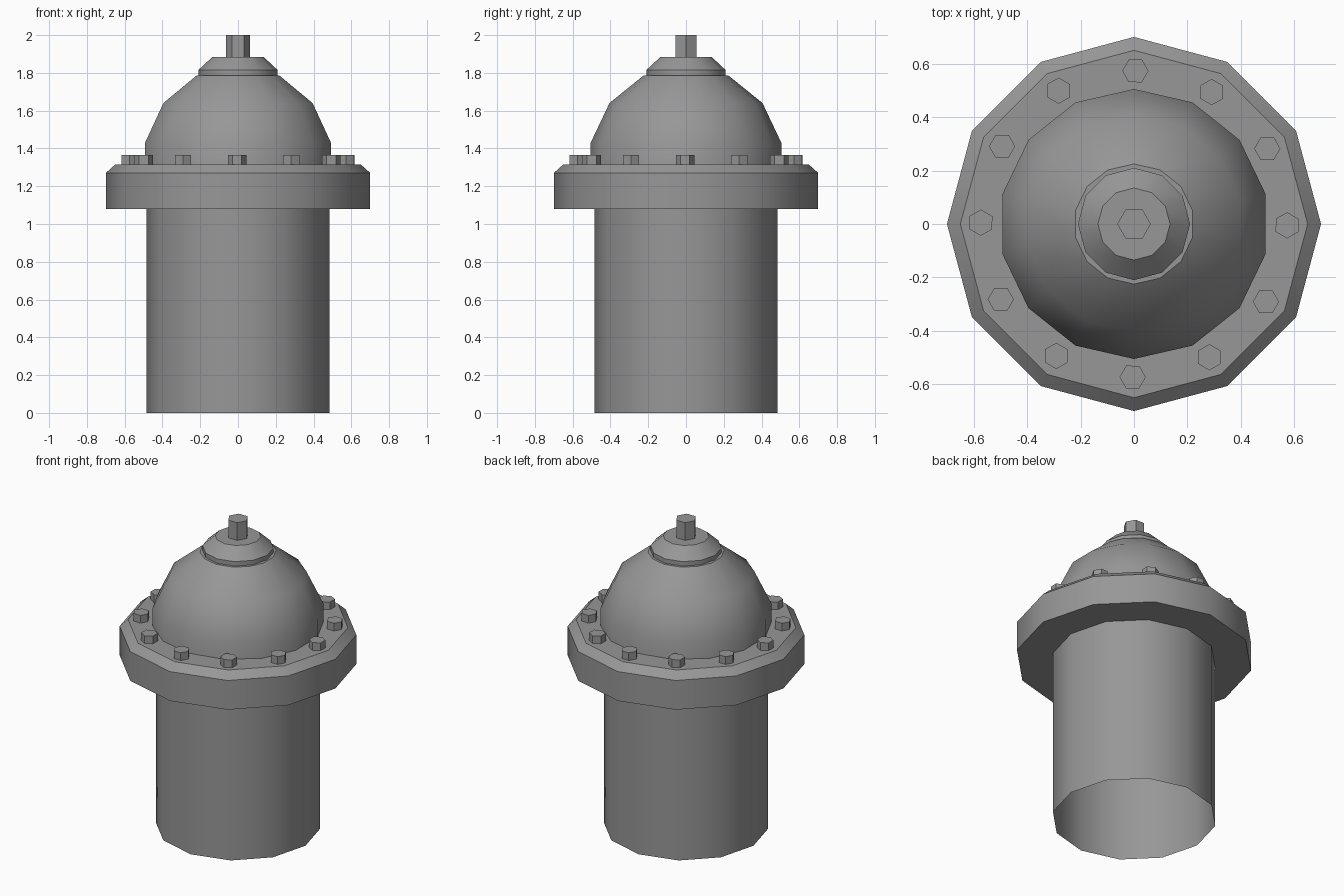
import bpy, bmesh
from math import sin, cos, pi, radians

if "Cube" in bpy.data.objects:
    bpy.data.objects.remove(bpy.data.objects["Cube"])

grey = bpy.data.materials.new("cast_iron_grey")
grey.use_nodes = True
colour = (0.31, 0.31, 0.31, 1)
grey.diffuse_color = colour
grey.node_tree.nodes["Principled BSDF"].inputs["Base Color"].default_value = colour


def turned(name, sides, profile, bottom=True, top=True, smooth=True, start=pi / 2):
    """Turn a (radius, height) profile, listed from the bottom up, into a part."""
    bm = bmesh.new()
    rings = []
    for r, z in profile:
        angles = [start + 2 * pi * i / sides for i in range(sides)]
        rings.append([bm.verts.new((r * cos(a), r * sin(a), z)) for a in angles])
    for low, high in zip(rings, rings[1:]):
        for i in range(sides):
            j = (i + 1) % sides
            bm.faces.new((low[i], low[j], high[j], high[i]))
    if bottom:
        bm.faces.new(rings[0][::-1])
    if top:
        bm.faces.new(rings[-1])
    mesh = bpy.data.meshes.new(name)
    bm.to_mesh(mesh)
    bm.free()
    mesh.materials.append(grey)
    obj = bpy.data.objects.new(name, mesh)
    bpy.context.collection.objects.link(obj)
    if smooth:
        bpy.ops.object.select_all(action="DESELECT")
        obj.select_set(True)
        bpy.context.view_layer.objects.active = obj
        bpy.ops.object.shade_smooth_by_angle(angle=radians(35))
    return obj


# Open-ended pipe
turned("pipe", 12, [(0.485, 0), (0.485, 1.1)], bottom=False, top=False)

# Flange with a chamfered upper rim
turned("flange", 12, [(0.7, 1.08), (0.7, 1.27), (0.65, 1.315)])

# Domed cap: rings of a sphere, the lowest buried in the flange
latitudes = [(k + 0.5) * pi / 7 for k in range(-1, 3)]
turned("dome", 14, [(0.518 * cos(a), 1.313 + 0.525 * sin(a)) for a in latitudes])

# Collar and square-edged operating nut
turned("collar", 12, [(0.21, 1.77), (0.21, 1.815), (0.135, 1.885)])
turned("top_nut", 6, [(0.063, 1.87), (0.063, 2.0)], smooth=False, start=0)

# Ring of hexagonal bolts, each with a corner along the rim
for i in range(12):
    angle = radians(30 * i - 0.5)
    bolt = turned(f"bolt_{i + 1}", 6, [(0.049, 1.3), (0.049, 1.365)], smooth=False)
    bolt.location = (0.573 * cos(angle), 0.573 * sin(angle), 0)
    bolt.rotation_euler.z = angle
